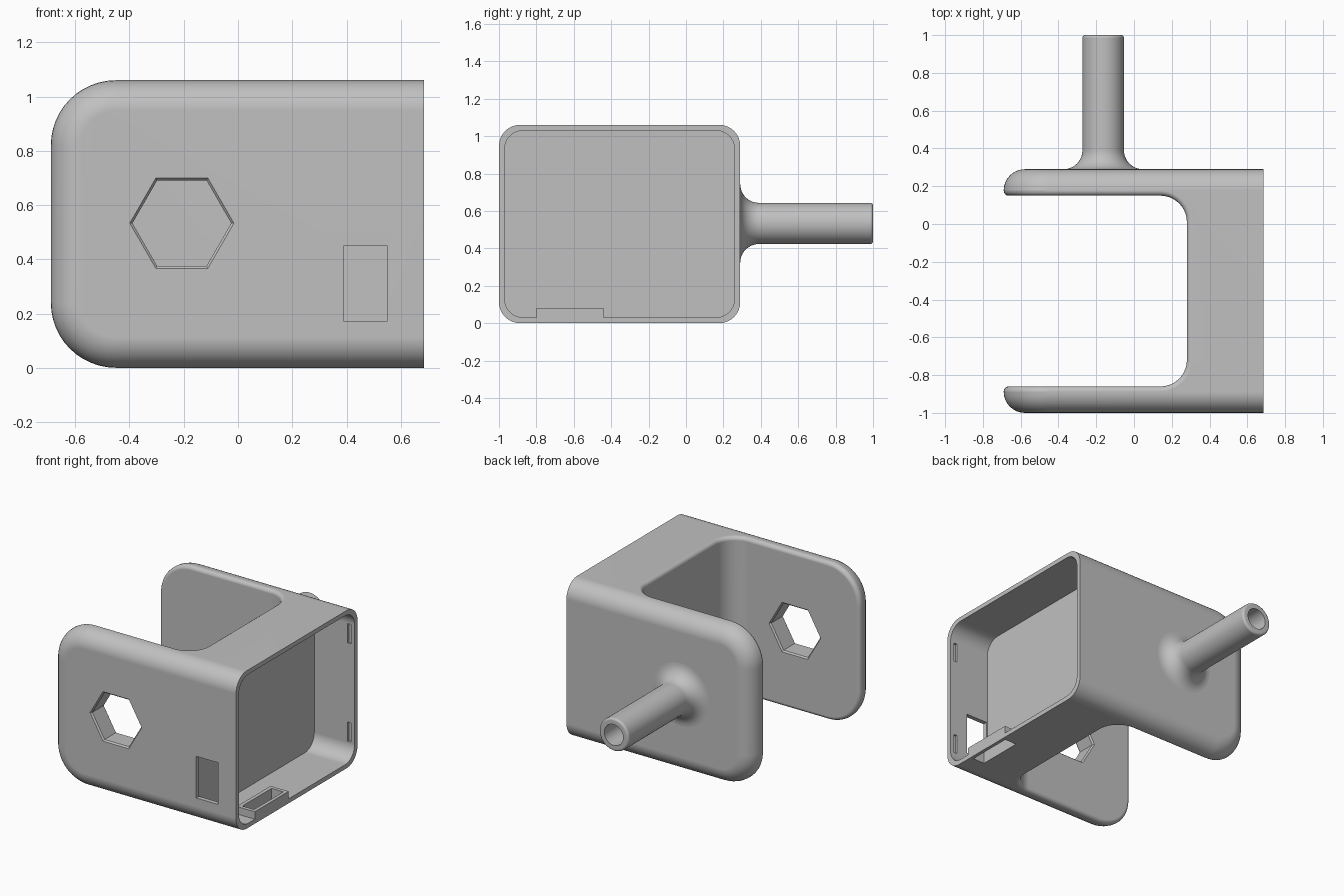
import bpy, bmesh, math
from mathutils import Vector

if "Cube" in bpy.data.objects:
    bpy.data.objects.remove(bpy.data.objects["Cube"])

grey = bpy.data.materials.new("plain grey")
grey.use_nodes = True
colour = (0.53, 0.53, 0.53, 1)
grey.diffuse_color = colour
grey.node_tree.nodes["Principled BSDF"].inputs["Base Color"].default_value = colour

LEFT, RIGHT = -0.69, 0.685
FRONT, BACK, TOP = -1.0, 0.29, 1.06
SLOT_X, SLOT_FRONT, SLOT_BACK = 0.28, -0.86, 0.15
WALL = 0.03


def finish(name, bm):
    bmesh.ops.recalc_face_normals(bm, faces=bm.faces[:])
    mesh = bpy.data.meshes.new(name)
    bm.to_mesh(mesh)
    bm.free()
    mesh.materials.append(grey)
    obj = bpy.data.objects.new(name, mesh)
    bpy.context.collection.objects.link(obj)
    return obj


def arc(cx, cy, r, start, end, steps=10):
    angles = [math.radians(start + (end - start) * i / steps) for i in range(steps + 1)]
    return [(cx + r * math.cos(a), cy + r * math.sin(a)) for a in angles]


def extrude(bm, points, depth):
    """Solid from a flat outline pushed along a vector."""
    face = bm.faces.new([bm.verts.new(p) for p in points])
    new = bmesh.ops.extrude_face_region(bm, geom=[face])["geom"]
    bmesh.ops.translate(bm, vec=Vector(depth), verts=[v for v in new if isinstance(v, bmesh.types.BMVert)])


def box(name, x, y, z):
    bm = bmesh.new()
    extrude(bm, [(x[0], y[0], z[0]), (x[1], y[0], z[0]), (x[1], y[1], z[0]), (x[0], y[1], z[0])],
            (0, 0, z[1] - z[0]))
    return finish(name, bm)


def lathe(name, profile, cx, cz, sides):
    """Revolve (radius, y) pairs around an axis along y, with capped ends."""
    bm = bmesh.new()
    rings = []
    for r, y in profile:
        turn = [math.tau * i / sides for i in range(sides)]
        rings.append([bm.verts.new((cx + r * math.cos(a), y, cz + r * math.sin(a))) for a in turn])
    for a, b in zip(rings, rings[1:]):
        for i in range(sides):
            j = (i + 1) % sides
            bm.faces.new((a[i], a[j], b[j], b[i]))
    bm.faces.new(rings[0])
    bm.faces.new(rings[-1])
    return finish(name, bm)


def cut(obj, cutter):
    mod = obj.modifiers.new("cut", 'BOOLEAN')
    mod.operation, mod.solver, mod.object = 'DIFFERENCE', 'EXACT', cutter
    bpy.context.view_layer.objects.active = obj
    bpy.ops.object.modifier_apply(modifier=mod.name)
    bpy.data.objects.remove(cutter)


def bevel(bm, edges, size, segments):
    bmesh.ops.bevel(bm, geom=edges, offset=size, offset_type='OFFSET', segments=segments,
                    profile=0.5, affect='EDGES', clamp_overlap=False)
    bm.normal_update()


def near(a, b):
    return abs(a - b) < 1e-4


# Bracket: C-shaped outline raised to full height
bm = bmesh.new()
r = 0.14
outline = [(LEFT, FRONT), (RIGHT, FRONT), (RIGHT, BACK), (LEFT, BACK), (LEFT, SLOT_BACK)]
outline += arc(SLOT_X - r, SLOT_BACK - r, r, 90, 0)
outline += arc(SLOT_X - r, SLOT_FRONT + r, r, 0, -90)
outline += [(LEFT, SLOT_FRONT)]
extrude(bm, [(x, y, 0) for x, y in outline], (0, 0, TOP))
bmesh.ops.recalc_face_normals(bm, faces=bm.faces[:])
bm.normal_update()

# Round arm tips
bevel(bm, [e for e in bm.edges if all(near(v.co.x, LEFT) for v in e.verts)
           and near(e.verts[0].co.z, e.verts[1].co.z)], 0.24, 12)


# Small fillet round the slot wall
def on_slot(face):
    c = face.calc_center_median()
    return SLOT_FRONT - 0.001 < c.y < SLOT_BACK + 0.001 and abs(face.normal.z) < 0.1 and c.x < 0.5


wall = {f for f in bm.faces if on_slot(f)}
bevel(bm, [e for e in bm.edges if sum(f in wall for f in e.link_faces) == 1], 0.026, 4)

# Large fillet round the outer faces
outer = []
for e in bm.edges:
    a, b = (v.co for v in e.verts)
    if near(a.y, b.y) and (near(a.y, FRONT) or near(a.y, BACK)):
        if not (near(a.x, RIGHT) and near(b.x, RIGHT)):
            outer.append(e)
bevel(bm, outer, 0.112, 8)
bracket = finish("bracket", bm)

# Open compartment, leaving a raised block on its floor
r = 0.1
y0, y1, z0, z1 = FRONT + WALL, BACK - WALL, WALL, TOP - WALL
ring = (arc(y1 - r, z1 - r, r, 0, 90, 8) + arc(y0 + r, z1 - r, r, 90, 180, 8)
        + arc(y0 + r, z0 + r, r, 180, 270, 8) + arc(y1 - r, z0 + r, r, 270, 360, 8))
bm = bmesh.new()
extrude(bm, [(0.385, y, z) for y, z in ring], (0.6, 0, 0))
cavity = finish("cavity_cutter", bm)
cut(cavity, box("block_cutter", (0.55, 1.2), (-0.8, -0.44), (-0.2, 0.08)))
cut(bracket, cavity)

# Port through the raised block and window in the front wall
cut(bracket, box("port_cutter", (0.575, 0.662), (-0.775, -0.465), (-0.2, 0.2)))
cut(bracket, box("window_cutter", (0.39, 0.55), (-1.1, -0.95), (0.17, 0.45)))

# Snap-fit recesses in both side walls
for y in (FRONT + WALL, BACK - WALL):
    for z in (0.2, TOP - 0.2):
        cut(bracket, box("recess_cutter", (0.633, 0.657), (y - 0.015, y + 0.015), (z - 0.065, z + 0.065)))

# Hexagonal hole with softened rims in the front arm
R = 0.182
hexagon = [(R + 0.03, -1.02), (R, -0.99), (R, -0.87), (R + 0.03, -0.84)]
cut(bracket, lathe("hexagon_cutter", hexagon, -0.207, 0.533, 6))

# Hollow rod with flared root on the back arm
profile = [(0.21, 0.25)]
profile += arc(0.21, BACK + 0.1, 0.1, 270, 180)
profile += arc(0.095, 0.985, 0.015, 0, 90, 4)
profile += [(0.07, 1.0), (0.07, 0.35)]
rod = lathe("hollow_rod", profile, -0.163, 0.533, 48)

for obj in (bracket, rod):
    bpy.ops.object.select_all(action='DESELECT')
    obj.select_set(True)
    bpy.context.view_layer.objects.active = obj
    bpy.ops.object.shade_smooth_by_angle(angle=math.radians(30))
    normals = obj.modifiers.new("even shading", 'WEIGHTED_NORMAL')
    normals.keep_sharp = True
